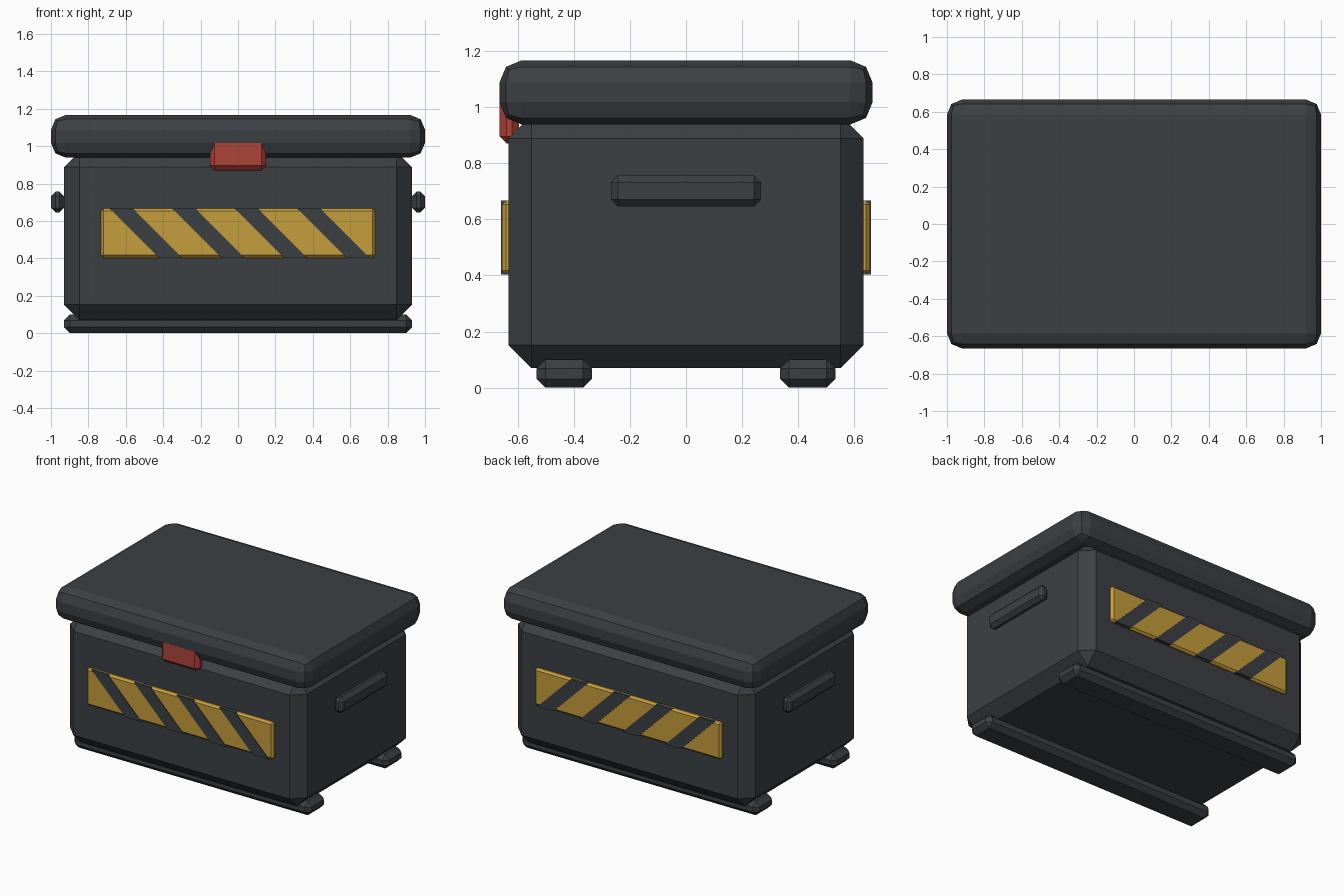
import bpy, bmesh

if "Cube" in bpy.data.objects:
    bpy.data.objects.remove(bpy.data.objects["Cube"])


def material(name, rgb):
    m = bpy.data.materials.new(name)
    m.diffuse_color = (*rgb, 1)
    m.use_nodes = True
    m.node_tree.nodes["Principled BSDF"].inputs["Base Color"].default_value = m.diffuse_color
    return m


DARK = material("dark_grey", (0.045, 0.051, 0.057))
YELLOW = material("yellow", (0.56, 0.34, 0.045))
RED = material("red", (0.43, 0.056, 0.042))


def finish(name, bm, mat):
    bmesh.ops.recalc_face_normals(bm, faces=bm.faces)
    mesh = bpy.data.meshes.new(name)
    bm.to_mesh(mesh)
    bm.free()
    mesh.materials.append(mat)
    ob = bpy.data.objects.new(name, mesh)
    bpy.context.collection.objects.link(ob)
    return ob


def box(name, lo, hi, bevel, mat=DARK, segments=1):
    """Bevelled box between two corners."""
    bm = bmesh.new()
    bmesh.ops.create_cube(bm, size=1)
    for v in bm.verts:
        v.co = [(a + b) / 2 + c * (b - a) for a, b, c in zip(lo, hi, v.co)]
    ob = finish(name, bm, mat)
    mod = ob.modifiers.new("bevel", 'BEVEL')
    mod.width = bevel
    mod.segments = segments
    mod.limit_method = 'NONE'
    return ob


def stripe(name, x, side):
    """Slanted bar across a warning panel, leaning 45 degrees."""
    half, lean, z0, z1 = 0.062, 0.132, 0.403, 0.667
    bm = bmesh.new()
    outline = [(x + lean - half, z0), (x + lean + half, z0),
               (x - lean + half, z1), (x - lean - half, z1)]
    face = bm.faces.new([bm.verts.new((px, side * 0.62, pz)) for px, pz in outline])
    moved = bmesh.ops.extrude_face_region(bm, geom=[face])["geom"]
    for v in moved:
        if isinstance(v, bmesh.types.BMVert):
            v.co.y = side * 0.66
    # remove a leftover start face if any, then cap cleanly
    bmesh.ops.holes_fill(bm, edges=bm.edges)
    finish(name, bm, DARK)


# Main container and rounded lid
box("body", (-0.93, -0.633, 0.07), (0.93, 0.633, 0.97), 0.082)
box("lid", (-1, -0.665, 0.938), (1, 0.665, 1.167), 0.08, segments=2)

# Front latch tucked under the lid edge
box("latch", (-0.15, -0.664, 0.87), (0.15, -0.595, 1.07), 0.025, RED)

# Side handles
for label, s in (("left", -1), ("right", 1)):
    x0, x1 = sorted((s * 0.93, s))
    box(label + "_handle", (x0, -0.267, 0.645), (x1, 0.267, 0.757), 0.025)

# Skids and striped warning panels, front and back
for label, s in (("front", -1), ("back", 1)):
    y0, y1 = sorted((s * 0.335, s * 0.533))
    box(label + "_skid", (-0.93, y0, 0), (0.93, y1, 0.1), 0.032)
    y0, y1 = sorted((s * 0.61, s * 0.655))
    box(label + "_warning_panel", (-0.732, y0, 0.403), (0.732, y1, 0.667), 0.014, YELLOW)
    for i in range(4):
        stripe(f"{label}_stripe_{i + 1}", -0.493 + i * 0.334, s)
